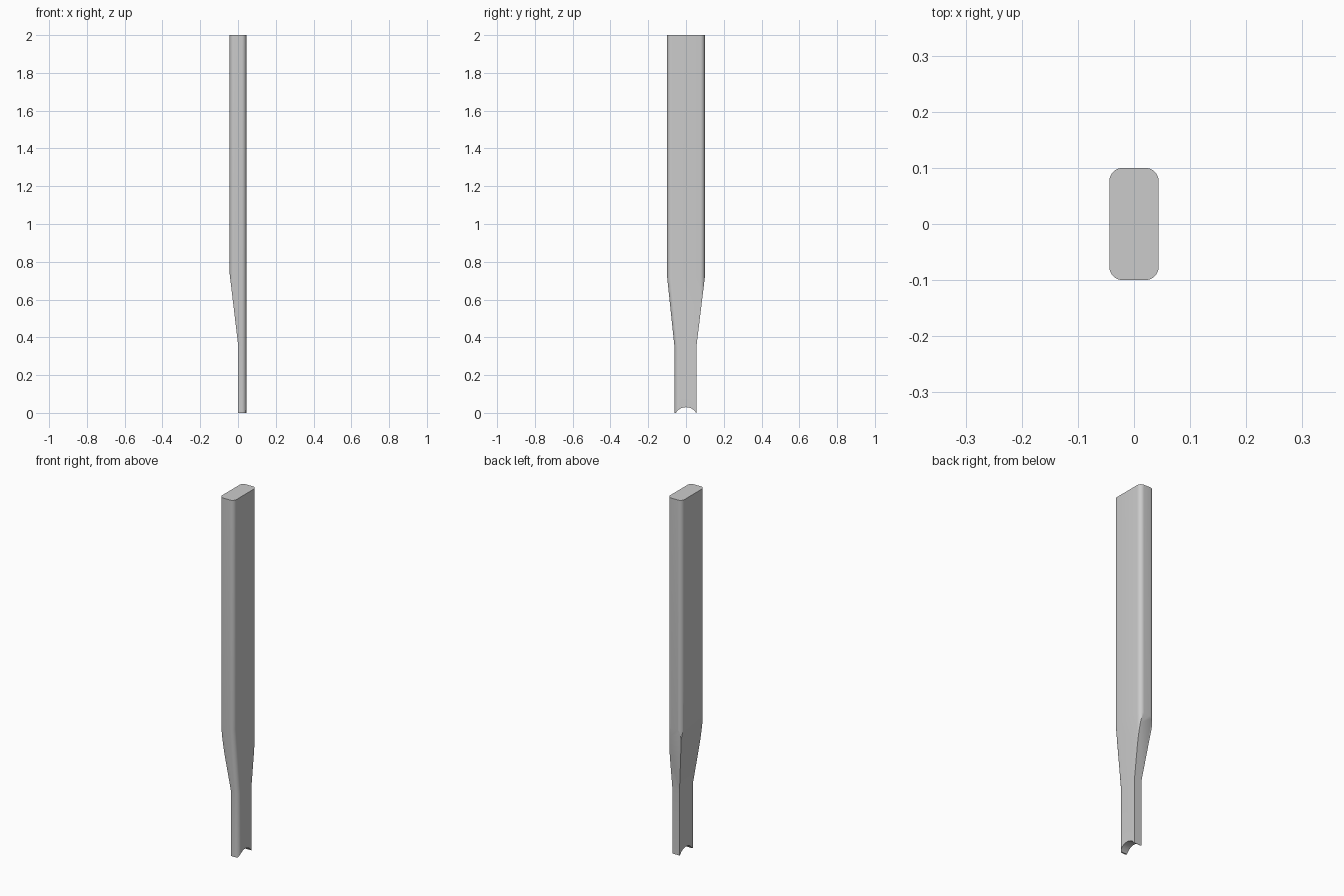
import bpy, bmesh
from math import radians, sin, cos

if "Cube" in bpy.data.objects:
    bpy.data.objects.remove(bpy.data.objects["Cube"])

HALF_X, HALF_Y, RADIUS, STEPS = 0.044, 0.1, 0.024, 8

grey = bpy.data.materials.new("plain grey")
grey.use_nodes = True
grey.diffuse_color = (0.6, 0.6, 0.6, 1)
grey.node_tree.nodes["Principled BSDF"].inputs["Base Color"].default_value = grey.diffuse_color


def loft(name, rings):
    """Closed skin through rings of equal point count."""
    bm = bmesh.new()
    loops = [[bm.verts.new(p) for p in ring] for ring in rings]
    count = len(loops[0])
    for low, high in zip(loops, loops[1:]):
        for i in range(count):
            j = (i + 1) % count
            bm.faces.new((low[i], low[j], high[j], high[i]))
    bm.faces.new(loops[0][::-1])
    bm.faces.new(loops[-1])
    bmesh.ops.recalc_face_normals(bm, faces=bm.faces)
    mesh = bpy.data.meshes.new(name)
    bm.to_mesh(mesh)
    bm.free()
    mesh.materials.append(grey)
    obj = bpy.data.objects.new(name, mesh)
    bpy.context.collection.objects.link(obj)
    return obj


def section(z, shift):
    """Rounded rectangle whose front half is drawn inward by shift."""
    ring = []
    for corner, (sx, sy) in enumerate([(1, 1), (-1, 1), (-1, -1), (1, -1)]):
        for k in range(STEPS + 1):
            a = radians(90 * (corner + k / STEPS))
            x = sx * (HALF_X - RADIUS) + RADIUS * cos(a)
            y = sy * (HALF_Y - RADIUS) + RADIUS * sin(a)
            ring.append((x, y + (shift if sy < 0 else 0), z))
    return ring


# Wide blade narrowing to a tang, front side drawn in
blade = loft("blade", [section(0, 0.039), section(0.35, 0.039),
                       section(0.72, 0), section(2, 0)])

# Cutters: flat taper on one broad side, flat taper at the back, foot notch
broad = [(0, -0.1), (0, 0.365), (-0.0528, 0.809), (-0.3, 0.809), (-0.3, -0.1)]
back = [(0.055, -0.1), (0.055, 0.35), (0.109, 0.794), (0.3, 0.794), (0.3, -0.1)]
notch = [(0.0625 * cos(radians(a)), -0.0325 + 0.0625 * sin(radians(a)))
         for a in range(0, 360, 6)]
cutters = [
    loft("broad_taper_cutter", [[(x, y, z) for x, z in broad] for y in (-0.3, 0.3)]),
    loft("back_taper_cutter", [[(x, y, z) for y, z in back] for x in (-0.3, 0.3)]),
    loft("foot_notch_cutter", [[(x, y, z) for y, z in notch] for x in (-0.3, 0.3)]),
]

bpy.ops.object.select_all(action="DESELECT")
bpy.context.view_layer.objects.active = blade
blade.select_set(True)
for cutter in cutters:
    cutter.hide_render = True
    mod = blade.modifiers.new(cutter.name, "BOOLEAN")
    mod.operation, mod.solver, mod.object = "DIFFERENCE", "EXACT", cutter
    bpy.ops.object.modifier_apply(modifier=mod.name)
    bpy.data.objects.remove(cutter)

# Soft rounded corners, crisp cut edges
bpy.ops.object.shade_smooth_by_angle(angle=radians(20))
